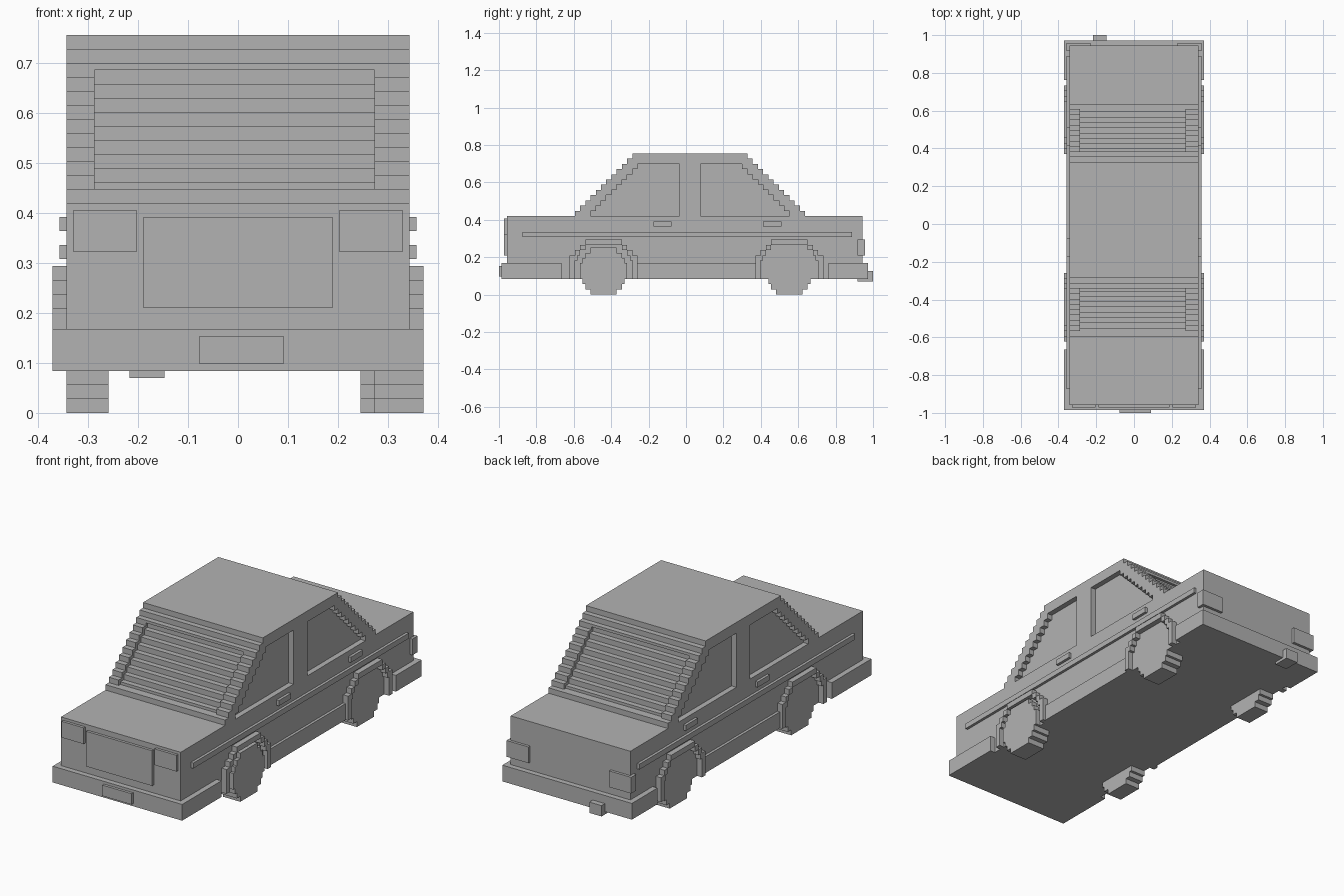
import bpy
import bmesh

V = 2 / 143  # size of one block; all dimensions below are in blocks

default = bpy.data.objects.get("Cube")
if default:
    bpy.data.objects.remove(default, do_unlink=True)

grey = bpy.data.materials.new("plain_grey")
grey.use_nodes = True
grey.diffuse_color = (0.448, 0.448, 0.448, 1)
grey.node_tree.nodes["Principled BSDF"].inputs["Base Color"].default_value = grey.diffuse_color


def prism(name, outline, x0, x1):
    """Extrude a (y, z) outline sideways from x0 to x1."""
    bm = bmesh.new()
    face = bm.faces.new([bm.verts.new((x0 * V, y * V, z * V)) for y, z in outline])
    ext = bmesh.ops.extrude_face_region(bm, geom=[face], use_keep_orig=True)
    verts = [g for g in ext["geom"] if isinstance(g, bmesh.types.BMVert)]
    bmesh.ops.translate(bm, verts=verts, vec=((x1 - x0) * V, 0, 0))
    bmesh.ops.recalc_face_normals(bm, faces=bm.faces)
    mesh = bpy.data.meshes.new(name)
    bm.to_mesh(mesh)
    bm.free()
    mesh.materials.append(grey)
    obj = bpy.data.objects.new(name, mesh)
    bpy.context.collection.objects.link(obj)
    return obj


def box(name, x0, x1, y0, y1, z0, z1):
    return prism(name, [(y0, z0), (y1, z0), (y1, z1), (y0, z1)], x0, x1)


def sides(name, x0, x1, *yz):
    """A box on each side of the car."""
    box("left_" + name, x0, x1, *yz)
    box("right_" + name, -x1, -x0, *yz)


def stepped(centre, rows):
    """Symmetric stepped outline from (z0, z1, half width) rows."""
    half = [(h, z) for z0, z1, h in rows for z in (z0, z1)]
    return [(centre + h, z) for h, z in half] + [(centre - h, z) for h, z in reversed(half)]


def stairs(y, z, count):
    """Climbing steps, two blocks deep and two high."""
    return [(y + 2 * k, z + 2 * k + d) for k in range(count) for d in (0, 2)]


def flip(outline):
    """Mirror front to back about the middle of the cabin."""
    return [(3 - y, z) for y, z in outline]


# Lower body and cabin as one stepped silhouette
slope = stairs(-42.5, 30, 12)
outline = [(-68.5, 6), (-68.5, 30)] + slope + flip(slope)[::-1] + [(67.5, 30), (67.5, 6)]
body = prism("body", outline, -24.5, 24.5)

# Recessed windscreen, rear screen and side windows
screen = [(-60, 32), (-39.5, 32)] + stairs(-39.5, 31, 9)[1:] + [(-60, 49)]
window = [(-2.5, 30)] + stairs(-36.5, 30, 10) + [(-2.5, 50)]
cutters = []
for shape in (screen, flip(screen)):
    cutters.append(prism("screen_cutter", shape, -20.5, 19.5))
for shape in (window, flip(window)):
    cutters.append(prism("window_cutter", shape, 22.5, 30))
    cutters.append(prism("window_cutter", shape, -30, -22.5))
bpy.context.view_layer.objects.active = body
for cutter in cutters:
    cutter.hide_render = True
    cut = body.modifiers.new("cut", "BOOLEAN")
    cut.operation = "DIFFERENCE"
    cut.solver = "EXACT"
    cut.object = cutter
    bpy.ops.object.modifier_apply(modifier=cut.name)
    bpy.data.objects.remove(cutter, do_unlink=True)

# Wheels and arches
wheel = [(0, 2, 5), (2, 4, 7), (4, 6, 8), (6, 12, 9), (12, 14, 8), (14, 16, 7), (16, 18, 5)]
arch_outer = [(6, 15, 13), (15, 17, 11), (17, 19, 9), (19, 21, 7)]
arch_inner = [(6, 13, 11), (13, 15, 10), (15, 17, 9), (17, 19, 7)]
for end, y, x0, x1 in (("front", -31.5, 19.5, 26.5), ("rear", 39.5, 17.5, 24.5)):
    prism("left_" + end + "_wheel", stepped(y, wheel), x0, x1)
    prism("right_" + end + "_wheel", stepped(y, wheel), -24.5, -18.5)
    arch = stepped(y, arch_outer) + stepped(y, arch_inner)[::-1]
    prism("left_" + end + "_arch", arch, 24.5, 26.5)
    prism("right_" + end + "_arch", arch, -26.5, -24.5)

# Bumpers, number plate and exhaust
box("front_bumper", -26.5, 26.5, -70.5, -47.5, 6, 12)
box("rear_bumper", -26.5, 26.5, 54.5, 69.5, 6, 12)
box("number_plate", -5.5, 6.5, -71.5, -70.5, 7, 11)
box("exhaust", -15.5, -10.5, 65.5, 71.5, 5, 9)

# Grille and lights
box("grille", -13.5, 13.5, -69.5, -68.5, 15, 28)
sides("headlight", 14.5, 23.5, -69.5, -68.5, 23, 29)
sides("tail_light", 16.5, 25.5, 65.5, 68.5, 15, 21)

# Side trim, sills and door handles
sides("trim_strip", 24.5, 25.5, -62.5, 63.5, 22, 24)
sides("sill", 24.5, 25.5, -18.5, 26.5, 6, 12)
sides("front_handle", 24.5, 25.5, -12.5, -5.5, 26, 28)
sides("rear_handle", 24.5, 25.5, 29.5, 36.5, 26, 28)
